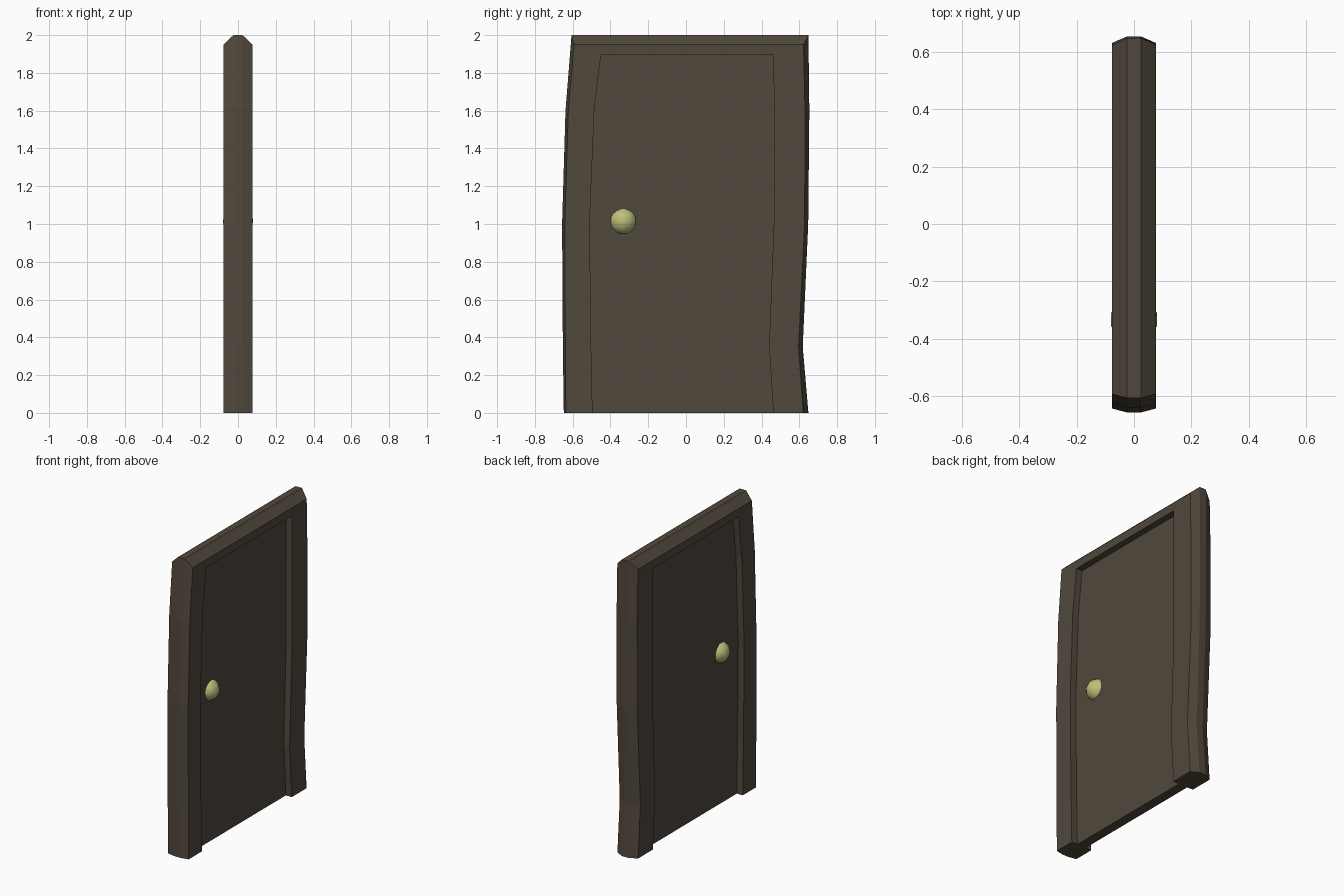
import bpy, bmesh

if "Cube" in bpy.data.objects:
    bpy.data.objects.remove(bpy.data.objects["Cube"])


def material(name, rgb):
    m = bpy.data.materials.new(name)
    m.diffuse_color = (*rgb, 1)
    m.use_nodes = True
    m.node_tree.nodes["Principled BSDF"].inputs["Base Color"].default_value = m.diffuse_color
    return m


def make_object(name, bm, mat):
    bmesh.ops.recalc_face_normals(bm, faces=bm.faces)
    me = bpy.data.meshes.new(name)
    bm.to_mesh(me)
    bm.free()
    me.materials.append(mat)
    ob = bpy.data.objects.new(name, me)
    bpy.context.collection.objects.link(ob)
    return ob


wood = material("dark wood", (0.082, 0.065, 0.045))
brass = material("pale brass", (0.51, 0.53, 0.19))

# Stations around the crooked frame: outer ridge, face edge, inner edge as (y, z)
left = [
    ((-0.647, 0.0), (-0.636, 0.0), (-0.495, 0.0)),
    ((-0.652, 0.35), (-0.639, 0.35), (-0.502, 0.35)),
    ((-0.656, 1.0), (-0.642, 1.0), (-0.510, 1.0)),
    ((-0.638, 1.6), (-0.623, 1.6), (-0.486, 1.6)),
    ((-0.606, 2.0), (-0.592, 1.95), (-0.450, 1.895)),
]
right = [
    ((0.648, 2.0), (0.622, 1.95), (0.463, 1.895)),
    ((0.653, 1.6), (0.630, 1.6), (0.466, 1.6)),
    ((0.647, 1.0), (0.628, 1.0), (0.465, 1.0)),
    ((0.618, 0.35), (0.596, 0.35), (0.440, 0.35)),
    ((0.648, 0.0), (0.621, 0.0), (0.463, 0.0)),
]
stations = left + right
HALF, RIDGE, PANEL = 0.077, 0.024, 0.033

# Chamfered frame swept up, across and down
bm = bmesh.new()
rings = []
for tip, face, inner in stations:
    section = [(RIDGE, tip), (HALF, face), (HALF, inner),
               (-HALF, inner), (-HALF, face), (-RIDGE, tip)]
    rings.append([bm.verts.new((x, *p)) for x, p in section])
for a, b in zip(rings, rings[1:]):
    for i in range(6):
        j = (i + 1) % 6
        bm.faces.new((a[i], a[j], b[j], b[i]))
bm.faces.new(rings[0])
bm.faces.new(rings[-1])
make_object("door_frame", bm, wood)

# Recessed panel, built in rows between the stiles
bm = bmesh.new()
rows = []
for l, r in zip(left, reversed(right)):
    corners = [(PANEL, l[2]), (PANEL, r[2]), (-PANEL, r[2]), (-PANEL, l[2])]
    rows.append([bm.verts.new((x, *p)) for x, p in corners])
for a, b in zip(rows, rows[1:]):
    for i in range(4):
        j = (i + 1) % 4
        bm.faces.new((a[i], a[j], b[j], b[i]))
bm.faces.new(rows[0])
bm.faces.new(rows[-1])
make_object("door_panel", bm, wood)

# Knob passing through both sides of the panel
bm = bmesh.new()
bmesh.ops.create_icosphere(bm, subdivisions=2, radius=1)
for v in bm.verts:
    v.co = (v.co.x * 0.084, v.co.y * 0.076 - 0.332, v.co.z * 0.076 + 1.015)
for f in bm.faces:
    f.smooth = True
make_object("door_knob", bm, brass)
